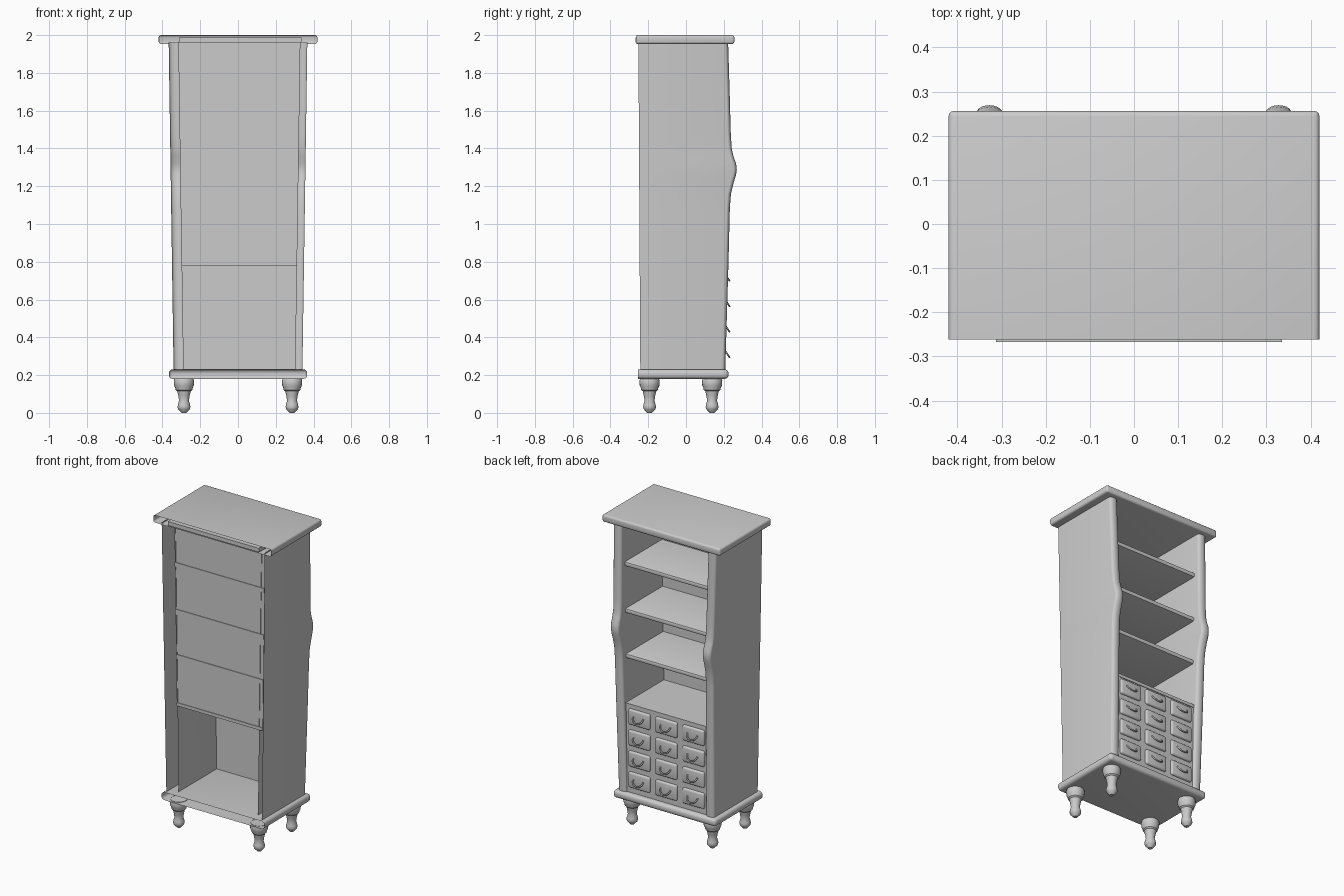
import bpy, bmesh, math
from mathutils import Vector

if "Cube" in bpy.data.objects:
    bpy.data.objects.remove(bpy.data.objects["Cube"], do_unlink=True)

grey = bpy.data.materials.new("plain_grey")
grey.use_nodes = True
COL = (0.6, 0.6, 0.6, 1)
grey.diffuse_color = COL
grey.node_tree.nodes["Principled BSDF"].inputs["Base Color"].default_value = COL


def finish(name, bm, angle=35):
    bmesh.ops.recalc_face_normals(bm, faces=bm.faces)
    me = bpy.data.meshes.new(name)
    bm.to_mesh(me)
    bm.free()
    ob = bpy.data.objects.new(name, me)
    bpy.context.collection.objects.link(ob)
    me.materials.append(grey)
    bpy.ops.object.select_all(action="DESELECT")
    ob.select_set(True)
    bpy.context.view_layer.objects.active = ob
    bpy.ops.object.shade_smooth_by_angle(angle=math.radians(angle))
    return ob


def box(name, x, y, z, taper=0.0, bevel=0.0, segs=3, pick=None, open_back=False):
    """Box from ranges; taper widens the top, pick chooses the bevelled edges."""
    bm = bmesh.new()
    bmesh.ops.create_cube(bm, size=1)
    for v in bm.verts:
        s = [1 if c > 0 else 0 for c in v.co]
        v.co = Vector((x[s[0]], y[s[1]], z[s[2]]))
        if s[2]:
            v.co.x += taper if s[0] else -taper
    if open_back:
        back = [f for f in bm.faces if all(v.co.y < y[0] + 1e-5 for v in f.verts)]
        bmesh.ops.delete(bm, geom=back, context="FACES_ONLY")
    if bevel:
        edges = [e for e in bm.edges if not e.is_boundary and (pick is None or pick(e))]
        bmesh.ops.bevel(bm, geom=edges, offset=bevel, segments=segs,
                        profile=0.5, affect="EDGES", clamp_overlap=True)
    return finish(name, bm)


def lerp(a, b, t):
    return a + (b - a) * t


def inner_half(z):
    return lerp(0.282, 0.308, (z - 0.23) / 1.73)


def plate_span(z):
    """Plates run through the inner walls into the hollow sides."""
    h = inner_half(z)
    return (-h - 0.008, h + 0.022)


REAR = -0.2

# Top and base slabs, hollow towards the wall
box("top_board", (-0.42, 0.42), (-0.262, 0.256), (1.953, 2.0), bevel=0.012, open_back=True)
box("base_board", (-0.366, 0.366), (-0.255, 0.225), (0.18, 0.23), bevel=0.02, segs=4, open_back=True)
box("ceiling", (-0.312, 0.335), (-0.267, 0.2), (1.962, 1.988))

# Front edge of the sides: gentle lean with a bump
front_keys = [(0.23, 0.208), (0.8, 0.225), (1.08, 0.232), (1.16, 0.238), (1.22, 0.253),
              (1.26, 0.265), (1.29, 0.269), (1.32, 0.265), (1.36, 0.251), (1.4, 0.242),
              (1.48, 0.237), (1.7, 0.231), (1.96, 0.223)]


def side_panel(name, s):
    bm = bmesh.new()
    rows = []
    for z, yf in front_keys:
        t = (z - 0.23) / 1.73
        xo, xi, yb = lerp(0.341, 0.367, t), inner_half(z), lerp(-0.242, -0.252, t)
        mid, half = (xo + xi) / 2, (xo - xi) / 2
        pts = [(xo, yb)]
        for i in range(11):
            a = math.pi * i / 10
            pts.append((mid + half * math.cos(a), yf - 0.018 + 0.018 * math.sin(a)))
        pts.append((xi, REAR))
        rows.append([bm.verts.new((s * px, py, z)) for px, py in pts])
    for r0, r1 in zip(rows, rows[1:]):
        for i in range(len(r0) - 1):
            bm.faces.new((r0[i], r0[i + 1], r1[i + 1], r1[i]))
    finish(name, bm, 50)


side_panel("left_side", 1)
side_panel("right_side", -1)

# Back panel above the drawers
box("back_panel", plate_span(0.8), (REAR + 0.004, REAR + 0.01), (0.79, 1.965),
    taper=inner_half(1.965) - inner_half(0.8))

# Shelves and the counter over the drawers
for i, z in enumerate((1.11, 1.40, 1.70)):
    box(f"shelf_{i + 1}", plate_span(z), (REAR, 0.188), (z - 0.028, z), bevel=0.008, segs=2,
        pick=lambda e: all(v.co.y > 0 for v in e.verts) and abs(e.verts[0].co.x - e.verts[1].co.x) > 0.1)
box("counter", plate_span(0.8), (REAR, 0.198), (0.78, 0.8))

# Drawer wall, drawer fronts and drooping pulls
box("drawer_wall", plate_span(0.23), (0.186, 0.194), (0.23, 0.785),
    taper=inner_half(0.785) - inner_half(0.23))


def pull(name, x, z):
    cu = bpy.data.curves.new(name, "CURVE")
    cu.dimensions = "3D"
    cu.bevel_depth = 0.0045
    cu.bevel_resolution = 2
    cu.use_fill_caps = True
    sp = cu.splines.new("POLY")
    n = 13
    sp.points.add(n - 1)
    for i in range(n):
        a = math.pi * i / (n - 1)
        drop = math.sin(a)
        sp.points[i].co = (x + 0.036 * math.cos(a), 0.209 + 0.021 * drop, z + 0.012 - 0.032 * drop, 1)
    ob = bpy.data.objects.new(name, cu)
    bpy.context.collection.objects.link(ob)
    cu.materials.append(grey)


for r in range(4):
    z = 0.315 + 0.135 * r
    for c in (-1, 0, 1):
        x = c * 0.193
        tag = f"{r + 1}_{c + 2}"
        box(f"drawer_front_{tag}", (x - 0.077, x + 0.077), (0.192, 0.208), (z - 0.05, z + 0.05),
            bevel=0.011, segs=3, pick=lambda e: any(v.co.y > 0.2 for v in e.verts))
        pull(f"drawer_pull_{tag}", x, z)

# Turned legs
profile = [(0, 0), (0.013, 0), (0.031, 0.02), (0.034, 0.03), (0.032, 0.045), (0.026, 0.065),
           (0.03, 0.09), (0.036, 0.115), (0.044, 0.122), (0.046, 0.132), (0.052, 0.145),
           (0.054, 0.17), (0.049, 0.182)]
for sx, sn in ((1, "left"), (-1, "right")):
    for y, yn in ((-0.193, "rear"), (0.138, "front")):
        bm = bmesh.new()
        vs = [bm.verts.new((r, 0, z)) for r, z in profile]
        es = [bm.edges.new(p) for p in zip(vs, vs[1:])]
        bmesh.ops.spin(bm, geom=vs + es, cent=(0, 0, 0), axis=(0, 0, 1),
                       angle=math.tau, steps=20, use_duplicate=False)
        bmesh.ops.remove_doubles(bm, verts=bm.verts, dist=1e-5)
        bmesh.ops.translate(bm, verts=bm.verts, vec=(sx * 0.286, y, 0))
        finish(f"{yn}_{sn}_leg", bm)
